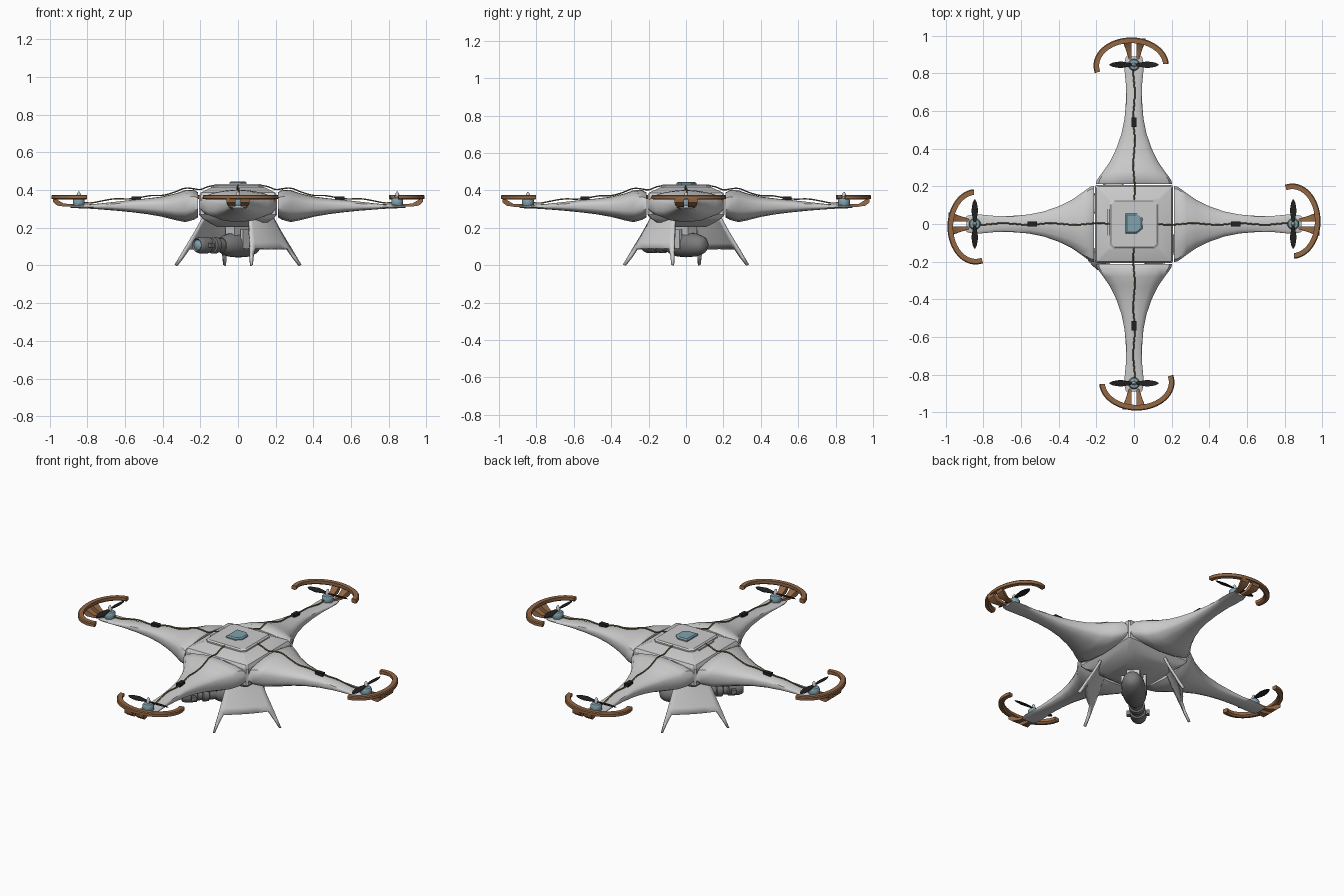
import bpy, bmesh
from math import sin, cos, pi, radians
from mathutils import Matrix, Vector

if "Cube" in bpy.data.objects:
    bpy.data.objects.remove(bpy.data.objects["Cube"])


def material(name, rgb):
    m = bpy.data.materials.new(name)
    m.diffuse_color = (*rgb, 1)
    m.use_nodes = True
    m.node_tree.nodes["Principled BSDF"].inputs["Base Color"].default_value = m.diffuse_color
    return m


BROWN = material("brown", (0.30, 0.14, 0.06))
BLUE = material("steel_blue", (0.22, 0.36, 0.42))
BLACK = material("black", (0.015, 0.015, 0.015))
WIRE = material("wire", (0.22, 0.15, 0.06))
DARK = material("dark_grey", (0.2, 0.2, 0.2))


def finish(ob, mat, angle=35):
    if mat:
        ob.data.materials.append(mat)
    bpy.ops.object.select_all(action='DESELECT')
    ob.select_set(True)
    bpy.context.view_layer.objects.active = ob
    bpy.ops.object.shade_smooth_by_angle(angle=radians(angle))
    return ob


def make(name, verts, faces, mat=None, rot=0.0, angle=35):
    bm = bmesh.new()
    vs = [bm.verts.new(v) for v in verts]
    for f in faces:
        bm.faces.new([vs[i] for i in f])
    bmesh.ops.recalc_face_normals(bm, faces=bm.faces)
    bm.transform(Matrix.Rotation(rot, 4, 'Z'))
    me = bpy.data.meshes.new(name)
    bm.to_mesh(me)
    bm.free()
    ob = bpy.data.objects.new(name, me)
    bpy.context.collection.objects.link(ob)
    return finish(ob, mat, angle)


def loft(name, rings, mat=None, rot=0.0, angle=35):
    n = len(rings[0])
    verts = [v for r in rings for v in r]
    faces = [(i * n + j, i * n + (j + 1) % n, (i + 1) * n + (j + 1) % n, (i + 1) * n + j)
             for i in range(len(rings) - 1) for j in range(n)]
    faces += [tuple(range(n)), tuple(range(len(verts) - n, len(verts)))]
    return make(name, verts, faces, mat, rot, angle)


def lathe_z(name, x, profile, mat, rot, n=20):
    return loft(name, [[(x + r * cos(2 * pi * k / n), r * sin(2 * pi * k / n), z) for k in range(n)]
                       for r, z in profile], mat, rot)


def lathe_x(name, zc, profile, mat, rot, n=24):
    return loft(name, [[(s, r * cos(2 * pi * k / n), zc + r * sin(2 * pi * k / n)) for k in range(n)]
                       for s, r in profile], mat, rot)


def square(h, z, c):
    a = h - c
    return [(h, -a, z), (h, a, z), (a, h, z), (-a, h, z), (-h, a, z), (-h, -a, z), (-a, -h, z), (a, -h, z)]


def box(name, x0, x1, y0, y1, z0, z1, mat=None, rot=0.0):
    return loft(name, [[(x0, y0, z), (x1, y0, z), (x1, y1, z), (x0, y1, z)] for z in (z0, z1)], mat, rot)


# Central hull, top plate and beacon
loft("hull", [square(h, z, c) for h, z, c in
              [(.11, .205, .03), (.15, .225, .03), (.19, .25, .01), (.207, .27, .008), (.207, .37, .008),
               (.198, .387, .008), (.135, .417, .008)]], angle=20)
loft("top_plate", [square(h, z, .02) for h, z in [(.13, .40), (.13, .425), (.122, .432)]], angle=20)
box("plate_tab", -.142, -.12, -.06, .08, .40, .422)
loft("beacon", [[(-.045 * s, -.05 * s, z), (.015 * s, -.05 * s, z), (.045 * s, -.025 * s, z),
                 (.045 * s, .03 * s, z), (.015 * s, .055 * s, z), (-.045 * s, .055 * s, z)]
                for s, z in [(1, .43), (1, .439), (.85, .445)]], BLUE)

# Arm stations: distance, half width, low z, high z
STATIONS = [(.212, .203, .255, .388), (.235, .196, .242, .402), (.28, .163, .23, .40), (.33, .128, .24, .383),
            (.40, .094, .258, .366), (.48, .066, .272, .356), (.56, .05, .282, .348), (.65, .043, .291, .338),
            (.74, .043, .298, .328), (.80, .049, .302, .324), (.86, .05, .304, .32), (.89, .042, .305, .318)]
HALF = [(0, 1), (.3, .95), (.65, .8), (.93, .55), (1, .25), (1, -.3), (.9, -.6), (.5, -.9), (0, -1)]
SECTION = HALF + [(-a, b) for a, b in HALF[-2:0:-1]]
RIDGE = [(.125, .425), (.16, .418), (.20, .403), (.24, .408), (.28, .41), (.34, .388), (.40, .372), (.46, .371),
         (.52, .361), (.58, .353), (.65, .354), (.72, .343), (.78, .332), (.82, .334)]

for k, side in enumerate(("right", "back", "left", "front")):
    rot = k * pi / 2
    loft(side + "_arm", [[(r, w * a, (lo + hi) / 2 + (hi - lo) / 2 * b) for a, b in SECTION]
                         for r, w, lo, hi in STATIONS], None, rot, 40)
    # Motor, shaft and two-blade propeller
    lathe_z(side + "_motor", .845, [(.024, .312), (.031, .322), (.031, .348), (.025, .357), (.012, .36)], BLUE, rot)
    lathe_z(side + "_shaft", .845, [(.011, .355), (.011, .375), (.007, .386), (.002, .392)], None, rot, 12)
    blade = [(-.13, .003), (-.11, .012), (-.07, .018), (-.035, .012), (-.01, .007),
             (.01, .007), (.035, .012), (.07, .018), (.11, .012), (.13, .003)]
    rings = []
    for y, w in blade:
        t = .25 * w * (1 if y > 0 else -1)
        rings.append([(.845 - w, y, .366 - t), (.845 + w, y, .366 + t),
                      (.845 + w, y, .369 + t), (.845 - w, y, .369 - t)])
    loft(side + "_propeller", rings, BLACK, rot)
    # Curved guard and its two struts
    rings = []
    for i in range(33):
        a = radians(-86 + 191 * i / 32)
        rings.append([(.84 + (.15 - d) * cos(a), .015 + (.20 - d) * sin(a), z)
                      for d, z in [(0, .354), (0, .37), (.005, .375), (.03, .375), (.03, .358), (.02, .35)]])
    loft(side + "_guard", rings, BROWN, rot)
    for s, tag in ((1, "a"), (-1, "b")):
        rings = [[(r, s * y0, z0), (r, s * y1, z0), (r + .004, s * y1, z1), (r + .004, s * y0, z1)]
                 for r, y0, y1, z0, z1 in [(.87, .012, .026, .312, .326), (.92, .012, .042, .312, .328),
                                           (.96, .012, .056, .318, .352), (.98, .012, .062, .335, .365)]]
        loft(side + "_guard_strut_" + tag, rings, BROWN, rot)
    # Cable along the arm ridge with its connector
    cu = bpy.data.curves.new(side + "_cable", 'CURVE')
    cu.dimensions = '3D'
    cu.bevel_depth = .004
    cu.bevel_resolution = 1
    cu.resolution_u = 4
    sp = cu.splines.new('BEZIER')
    sp.bezier_points.add(len(RIDGE) - 1)
    for p, (r, z) in zip(sp.bezier_points, RIDGE):
        p.co = (r, .004 * sin(r * 25), z)
        p.handle_left_type = p.handle_right_type = 'AUTO'
    cu.materials.append(WIRE)
    ob = bpy.data.objects.new(side + "_cable", cu)
    ob.rotation_euler.z = rot
    bpy.context.collection.objects.link(ob)
    box(side + "_cable_connector", .515, .565, -.012, .012, .347, .366, BLACK, rot)

# Two webbed landing legs, each with two pointed feet: height, half width, outward offset
ROWS = [(.27, .085, .165), (.23, .098, .18), (.17, .12, .205), (.12, .14, .228), (.088, .153, .243)]
COLS = [-1, -.8, -.4, 0, .4, .8, 1]
for rot, name in ((-pi / 4, "right_landing_leg"), (3 * pi / 4, "left_landing_leg")):
    verts = [(d + .015 * (1 - c * c), w * c, z) for z, w, d in ROWS for c in COLS]
    n, m = len(COLS), len(ROWS)
    faces = [(i * n + j, i * n + j + 1, (i + 1) * n + j + 1, (i + 1) * n + j)
             for i in range(m - 1) for j in range(n - 1)]
    for s, j in ((-1, 0), (1, n - 2)):
        b = len(verts)
        outer, inner = (.187 * s, .177 * s)
        tips = [(.283, y, .001) for y in ((outer, inner) if s < 0 else (inner, outer))]
        mids = [(.262, y, .045) for y in ((s * .17, s * .15) if s < 0 else (s * .15, s * .17))]
        verts += mids + tips
        q = (m - 1) * n + j
        faces += [(q, q + 1, b + 1, b), (b, b + 1, b + 3, b + 2)]
    leg = make(name, verts, faces, None, rot)
    sol = leg.modifiers.new("thickness", 'SOLIDIFY')
    sol.thickness = .014
    sol.offset = 0

# Camera pod slung under the hull, looking out between two arms
AIM = 5 * pi / 4
lathe_x("camera_housing", .108, [(-.145, .012), (-.14, .03), (-.12, .047), (-.07, .062), (0, .066), (.06, .062),
                                 (.10, .052), (.125, .04)], DARK, AIM)
lathe_x("camera_barrel", .108, [(.11, .036), (.16, .036), (.165, .044), (.195, .044), (.20, .036), (.225, .036),
                                (.23, .044), (.285, .044), (.305, .038), (.31, .034), (.30, .028)], DARK, AIM)
lathe_x("camera_lens", .108, [(.29, .029), (.304, .027), (.31, .018), (.313, .005)], BLUE, AIM)
box("camera_mount", -.05, .06, -.035, .035, .15, .225, None, AIM)
for s, tag in ((1, "left"), (-1, "right")):
    box("camera_bracket_" + tag, .24, .265, min(s * .035, s * .062), max(s * .035, s * .062), .095, .12, DARK, AIM)
    box("camera_side_arm_" + tag, -.02, .03, min(s * .05, s * .068), max(s * .05, s * .068), .09, .19, None, AIM)
